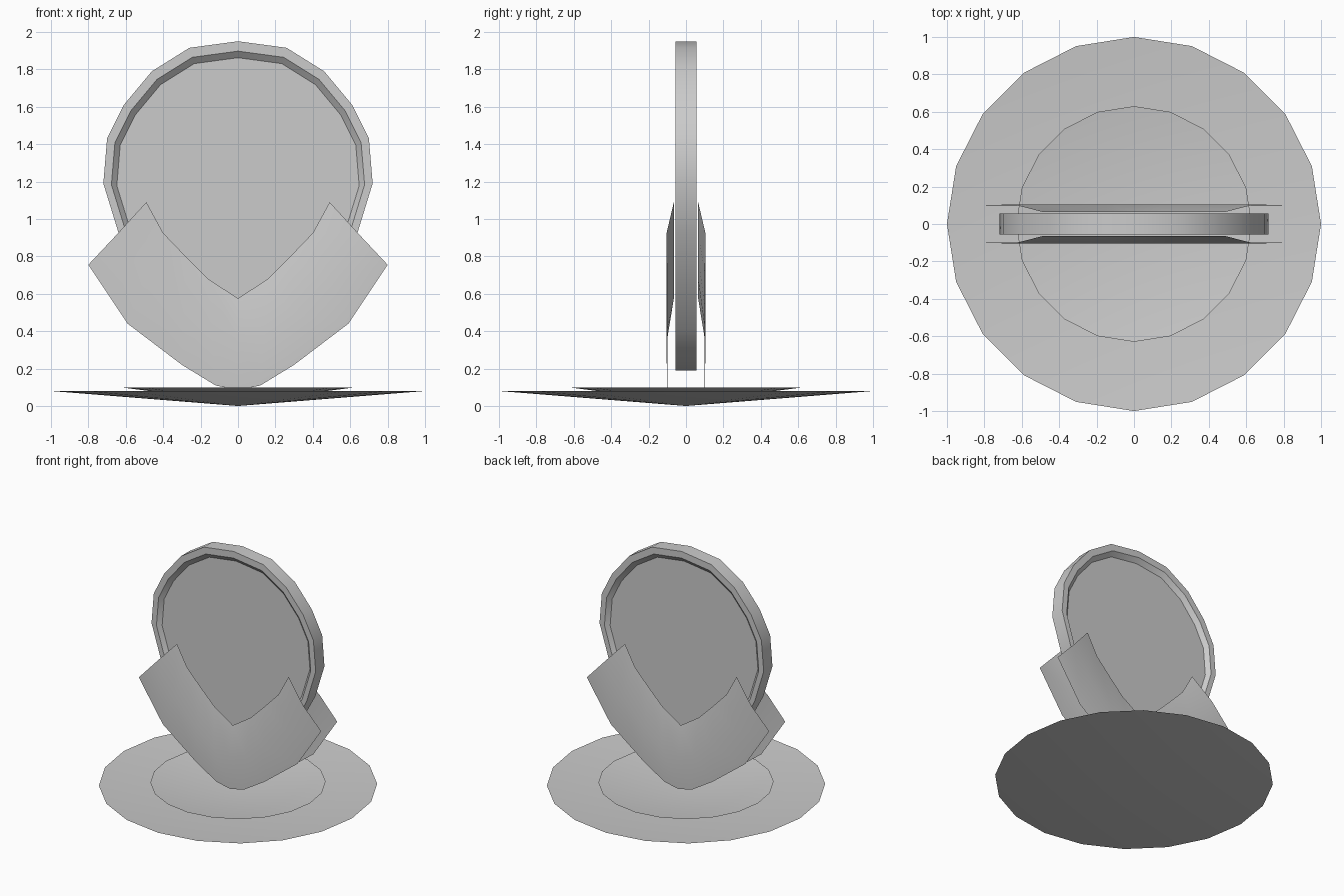
import bpy, bmesh, math

if "Cube" in bpy.data.objects:
    bpy.data.objects.remove(bpy.data.objects["Cube"])


def make(name, verts, faces, recalc=False):
    """Mesh object from points and faces, smooth with sharp edges kept."""
    me = bpy.data.meshes.new(name)
    me.from_pydata(verts, [], faces)
    if recalc:
        bm = bmesh.new()
        bm.from_mesh(me)
        bmesh.ops.recalc_face_normals(bm, faces=bm.faces)
        bm.to_mesh(me)
        bm.free()
    ob = bpy.data.objects.new(name, me)
    bpy.context.collection.objects.link(ob)
    bpy.ops.object.select_all(action='DESELECT')
    ob.select_set(True)
    bpy.context.view_layer.objects.active = ob
    bpy.ops.object.shade_smooth_by_angle(angle=math.radians(30))
    return ob


def mirrored(half):
    """Left half reflected from the right half, ending at the centre point."""
    return [(-x, z) for x, z in half] + [(x, z) for x, z in reversed(half[:-1])]


# Shallow open dishes of the base: 20 sides, sunken centre
def dish(name, radius, z_centre, z_rim, n=20):
    verts = [(0, 0, z_centre)]
    for i in range(n):
        a = math.tau * i / n
        verts.append((radius * math.cos(a), radius * math.sin(a), z_rim))
    make(name, verts, [(0, i + 1, (i + 1) % n + 1) for i in range(n)])


dish("base_dish", 1.0, 0.0, 0.08)
dish("inner_dish", 0.63, 0.02, 0.10)

# Upright egg-shaped plate with a raised rim and recessed panel on both sides
right = [(0, 1.95), (0.26, 1.915), (0.46, 1.79), (0.61, 1.61), (0.70, 1.43),
         (0.72, 1.19), (0.64, 0.93), (0.50, 0.67), (0.31, 0.41),
         (0.13, 0.24), (0, 0.19)]
outline = right + [(-x, z) for x, z in reversed(right[1:-1])]
rings = [(0.90, -0.025), (0.94, -0.055), (1, -0.055),
         (1, 0.055), (0.94, 0.055), (0.90, 0.025)]
n = len(outline)
verts = [(x * s, y, 1.07 + (z - 1.07) * s) for s, y in rings for x, z in outline]
faces = [(r * n + i, r * n + (i + 1) % n, (r + 1) * n + (i + 1) % n, (r + 1) * n + i)
         for r in range(len(rings) - 1) for i in range(n)]
faces += [tuple(range(n)), tuple(range((len(rings) - 1) * n, len(rings) * n))]
make("plate", verts, faces, recalc=True)

# V-shaped bands cupping the plate: inner, middle and outer rows of points
inner = [(0.49, 1.09), (0.40, 0.925), (0.28, 0.80), (0.16, 0.68), (0, 0.575)]
middle = [(0.645, 0.92), (0.50, 0.68), (0.29, 0.49), (0.14, 0.385), (0, 0.33)]
outer = [(0.80, 0.755), (0.59, 0.44), (0.30, 0.22), (0.12, 0.11), (0, 0.085)]
rows = [(mirrored(inner), 0.065), (mirrored(middle), 0.105), (mirrored(outer), 0.10)]
for name, side in (("front_band", -1), ("back_band", 1)):
    verts = [(x, side * y, z) for row, y in rows for x, z in row]
    m = len(rows[0][0])
    faces = []
    for r in range(2):
        for i in range(m - 1):
            f = (r * m + i, (r + 1) * m + i, (r + 1) * m + i + 1, r * m + i + 1)
            faces.append(f if side < 0 else f[::-1])
    make(name, verts, faces)
